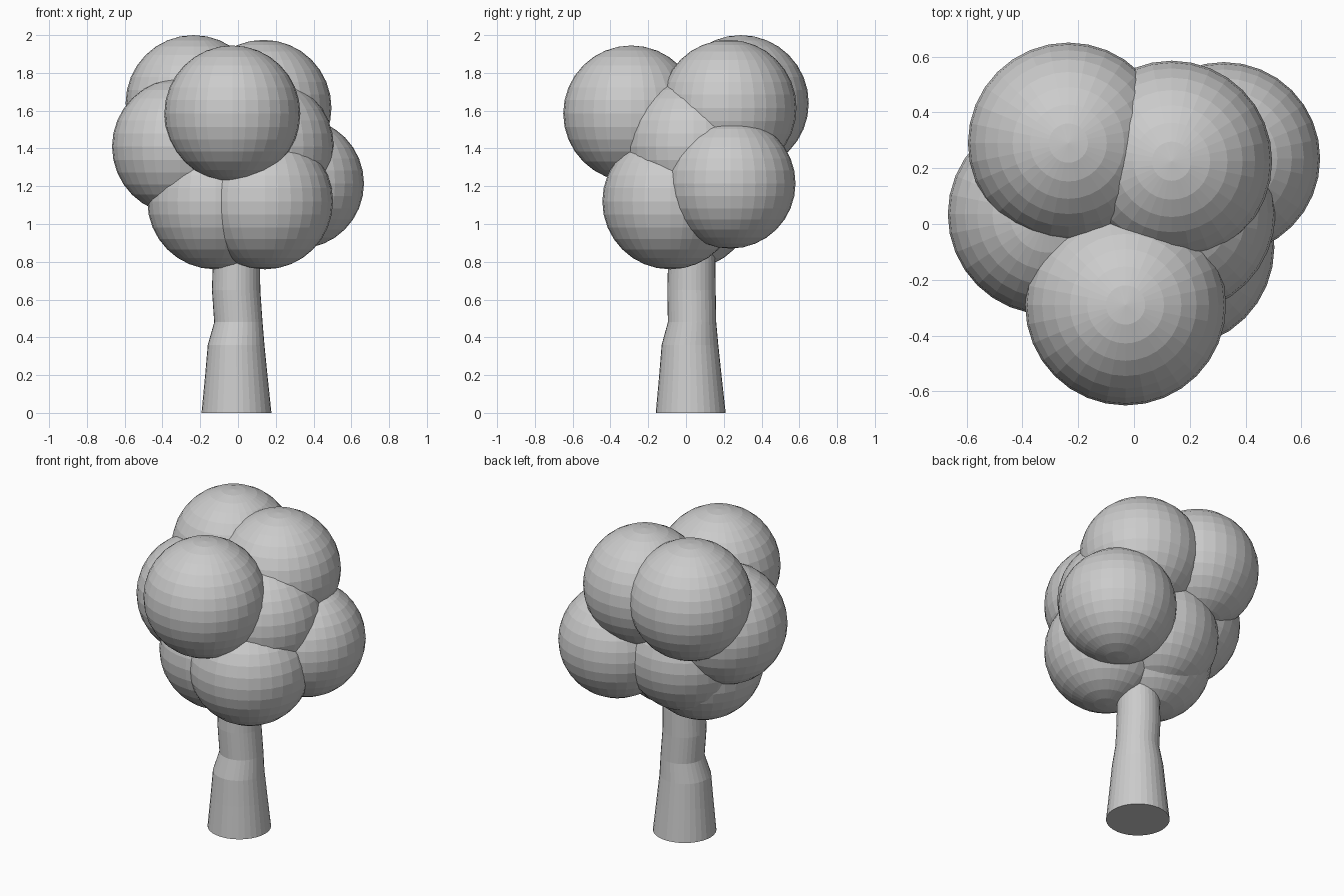
import bpy, bmesh
from math import cos, sin, tau

if "Cube" in bpy.data.objects:
    bpy.data.objects.remove(bpy.data.objects["Cube"])


def link(name, bm):
    mesh = bpy.data.meshes.new(name)
    bm.to_mesh(mesh)
    bm.free()
    obj = bpy.data.objects.new(name, mesh)
    bpy.context.collection.objects.link(obj)
    return obj


# Trunk: rings lofted along a slightly wavering centre line
SIDES = 32
rings = [  # x, y, z, radius
    (-0.008, 0.025, 0.00, 0.185),
    (-0.009, 0.023, 0.20, 0.165),
    (-0.010, 0.021, 0.36, 0.150),
    (0.002, 0.032, 0.48, 0.128),
    (-0.010, 0.029, 0.65, 0.128),
    (-0.008, 0.030, 0.80, 0.125),
    (-0.005, 0.030, 1.00, 0.115),
]
bm = bmesh.new()
loops = [[bm.verts.new((x + r * cos(tau * i / SIDES), y + r * sin(tau * i / SIDES), z))
          for i in range(SIDES)] for x, y, z, r in rings]
for low, high in zip(loops, loops[1:]):
    for i in range(SIDES):
        j = (i + 1) % SIDES
        bm.faces.new((low[i], low[j], high[j], high[i]))
bm.faces.new(loops[0][::-1])
bm.faces.new(loops[-1])
link("trunk", bm)

# Crown: overlapping faceted foliage balls
balls = {
    "front_top": (-0.03, -0.29, 1.585, 0.36),
    "back_left_top": (-0.235, 0.29, 1.64, 0.36),
    "back_right_top": (0.135, 0.225, 1.615, 0.36),
    "left_middle": (-0.307, 0.035, 1.41, 0.36),
    "right_middle": (0.147, 0.04, 1.41, 0.36),
    "right_low": (0.322, 0.235, 1.215, 0.345),
    "back_low": (-0.08, 0.11, 1.21, 0.36),
    "front_right_low": (0.143, -0.083, 1.12, 0.36),
    "front_left_low": (-0.12, 0.0, 1.12, 0.36),
}
for name, (x, y, z, r) in balls.items():
    bm = bmesh.new()
    bmesh.ops.create_uvsphere(bm, u_segments=32, v_segments=16, radius=r)
    link("foliage_" + name, bm).location = (x, y, z)
